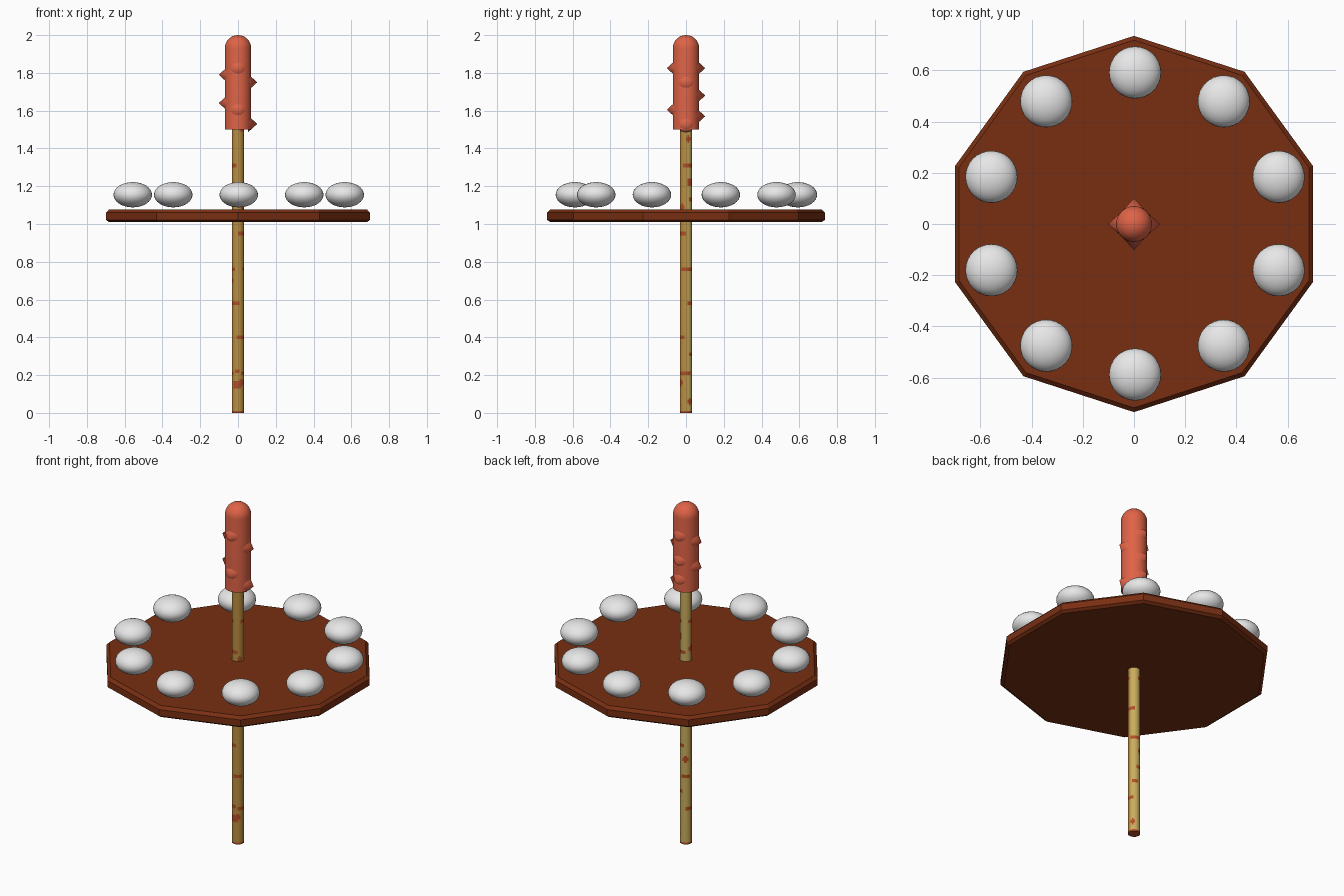
import bpy, bmesh, math
from mathutils import Vector, Matrix

if "Cube" in bpy.data.objects:
    bpy.data.objects.remove(bpy.data.objects["Cube"])


def mat(name, rgb):
    m = bpy.data.materials.new(name)
    m.diffuse_color = (*rgb, 1)
    m.use_nodes = True
    m.node_tree.nodes["Principled BSDF"].inputs["Base Color"].default_value = m.diffuse_color
    return m


ochre = mat("ochre", (0.50, 0.27, 0.05))
straw = mat("straw", (0.58, 0.42, 0.11))
rust = mat("rust", (0.45, 0.075, 0.018))
brown = mat("dark brown", (0.19, 0.028, 0.006))
coral = mat("coral red", (0.74, 0.125, 0.062))
white = mat("pale grey", (0.80, 0.80, 0.80))


def finish(name, bm, mats, smooth=True):
    me = bpy.data.meshes.new(name)
    bmesh.ops.recalc_face_normals(bm, faces=bm.faces)
    bm.to_mesh(me)
    bm.free()
    for m in mats:
        me.materials.append(m)
    ob = bpy.data.objects.new(name, me)
    bpy.context.collection.objects.link(ob)
    if smooth:
        bpy.ops.object.select_all(action='DESELECT')
        ob.select_set(True)
        bpy.context.view_layer.objects.active = ob
        bpy.ops.object.shade_smooth_by_angle(angle=math.radians(40))
    return ob


def lathe(profile, sides, turn=0.0):
    """Closed body from (radius, z) rings, capped at both ends."""
    bm = bmesh.new()
    rings = []
    for r, z in profile:
        rings.append([bm.verts.new((r * math.cos(turn + math.tau * i / sides),
                                    r * math.sin(turn + math.tau * i / sides), z))
                      for i in range(sides)])
    for a, b in zip(rings, rings[1:]):
        for i in range(sides):
            j = (i + 1) % sides
            bm.faces.new((a[i], a[j], b[j], b[i]))
    bm.faces.new(rings[0][::-1])
    bm.faces.new(rings[-1])
    return bm


# pole: two wood tones, rusty broken bands and spots
POLE_R = 0.033
bm = lathe([(POLE_R, i * 0.01) for i in range(152)], 24)
spots = [(-60, 0.16, 0.018), (-100, 0.15, 0.024), (40, 0.06, 0.016), (-95, 0.22, 0.014),
         (45, 1.22, 0.022), (-35, 1.09, 0.016), (190, 1.15, 0.022), (120, 0.5, 0.016),
         (60, 0.31, 0.014), (20, 1.45, 0.016), (200, 0.7, 0.016)]
for f in bm.faces:
    c = f.calc_center_median()
    ang = math.atan2(c.y, c.x)
    f.material_index = 0 if c.y < 0.006 else 1
    k = round((c.z - 0.03) / 0.1835)
    band = abs(c.z - 0.03 - k * 0.1835) < 0.01 and k > 0
    if band and math.sin(2 * ang + k * 1.9) > -0.1:
        f.material_index = 2
    if c.z < 0.01:
        f.material_index = 2
    for a, z, r in spots:
        d = (math.radians(a) - ang + math.pi) % math.tau - math.pi
        if math.hypot(d * POLE_R, c.z - z) < r:
            f.material_index = 2
finish("pole", bm, [ochre, straw, rust])

# ten-sided tray with chamfered rim
R = 0.735
finish("tray", lathe([(R - 0.017, 1.01), (R, 1.022), (R, 1.06), (R - 0.017, 1.077)],
                     10, math.pi / 2), [brown], smooth=False)

# flattened balls above each tray corner
for i in range(10):
    a = math.pi / 2 + math.tau * i / 10
    bm = bmesh.new()
    bmesh.ops.create_uvsphere(
        bm, u_segments=32, v_segments=16, radius=1,
        matrix=Matrix.Translation((0.004 + 0.59 * math.cos(a), 0.002 + 0.59 * math.sin(a), 1.155))
        @ Matrix.Diagonal((0.102, 0.102, 0.067, 1)))
    finish(f"ball_{i + 1}", bm, [white])

# round-topped grip
dome = [(0.07 * math.cos(t), 1.93 + 0.07 * math.sin(t))
        for t in [math.radians(d) for d in range(0, 90, 10)] + [math.radians(89)]]
finish("grip", lathe([(0.07, 1.5)] + dome, 32), [coral])

# thorns on the four sides of the grip
thorns = {(1, 0): (1.75, 1.53), (-1, 0): (1.79, 1.64),
          (0, -1): (1.825, 1.605), (0, 1): (1.825, 1.68, 1.57)}
for (x, y), heights in thorns.items():
    for z in heights:
        d = Vector((x, y, 0))
        bm = bmesh.new()
        bmesh.ops.create_cone(
            bm, cap_ends=True, segments=12, radius1=0.045, radius2=0, depth=0.05,
            matrix=Matrix.Translation(d * 0.077 + Vector((0, 0, z)))
            @ d.to_track_quat('Z', 'Y').to_matrix().to_4x4())
        finish("thorn", bm, [coral])
